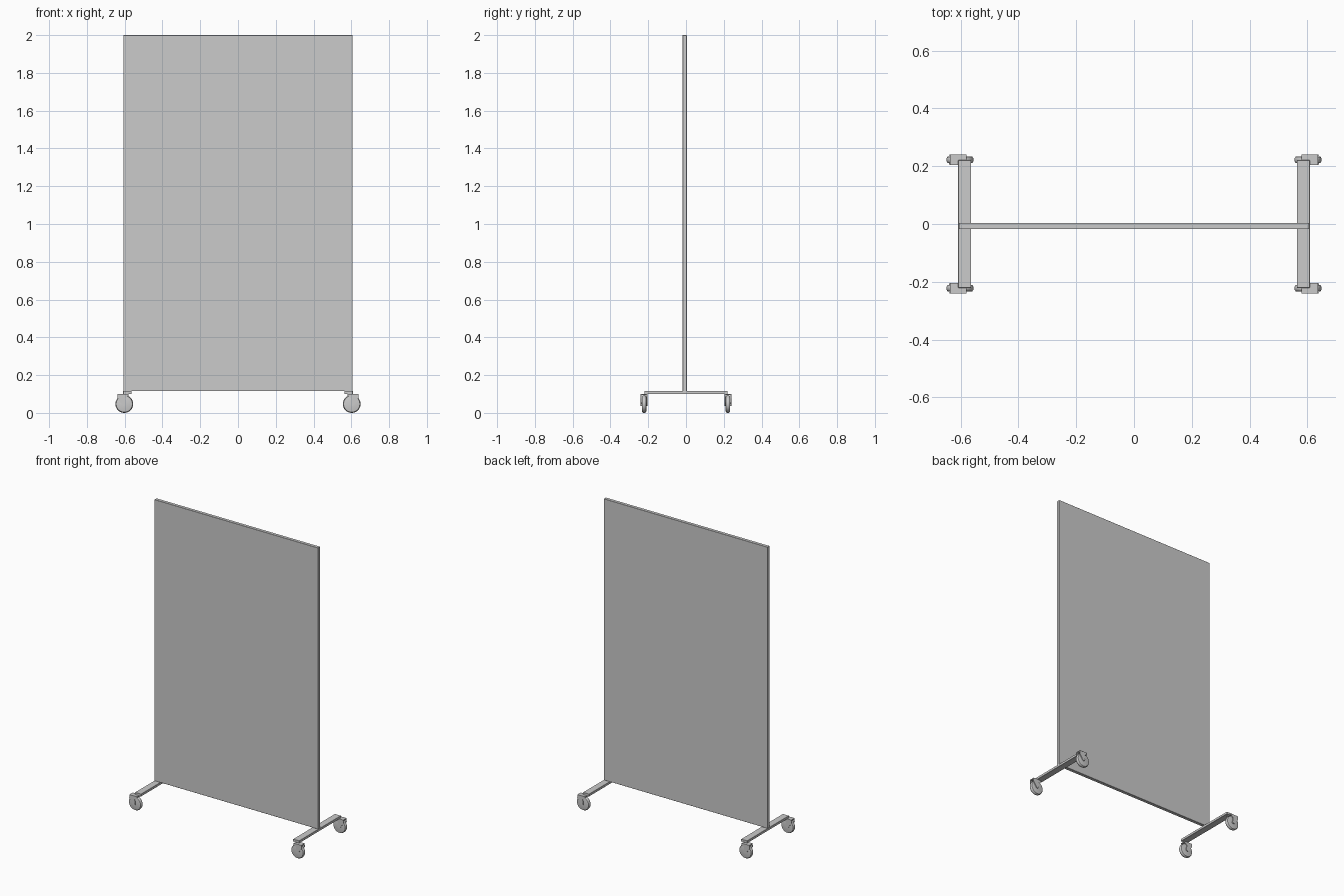
import bpy, bmesh, math
from mathutils import Matrix

if "Cube" in bpy.data.objects:
    bpy.data.objects.remove(bpy.data.objects["Cube"])


def make_object(name, bm):
    bmesh.ops.recalc_face_normals(bm, faces=bm.faces)
    mesh = bpy.data.meshes.new(name)
    bm.to_mesh(mesh)
    bm.free()
    ob = bpy.data.objects.new(name, mesh)
    bpy.context.collection.objects.link(ob)
    return ob


def box(name, lo, hi, bevel=0.0):
    bm = bmesh.new()
    bmesh.ops.create_cube(bm, size=1)
    for v in bm.verts:
        v.co = [lo[i] + (v.co[i] + 0.5) * (hi[i] - lo[i]) for i in range(3)]
    if bevel:
        bmesh.ops.bevel(bm, geom=bm.edges[:], offset=bevel, segments=1, affect='EDGES')
    return make_object(name, bm)


def lathe_y(name, profile, center, steps=32):
    """Spin a (radius, y) profile around the y axis."""
    bm = bmesh.new()
    verts = [bm.verts.new((r, y, 0)) for r, y in profile]
    edges = [bm.edges.new(p) for p in zip(verts, verts[1:])]
    bmesh.ops.spin(bm, geom=verts + edges, cent=(0, 0, 0), axis=(0, 1, 0),
                   angle=math.tau, steps=steps, use_duplicate=False)
    bmesh.ops.remove_doubles(bm, verts=bm.verts, dist=1e-5)
    bmesh.ops.transform(bm, matrix=Matrix.Translation(center), verts=bm.verts)
    ob = make_object(name, bm)
    bpy.context.view_layer.objects.active = ob
    ob.select_set(True)
    bpy.ops.object.shade_smooth_by_angle(angle=math.radians(35))
    ob.select_set(False)
    return ob


def plate(name, outline, center, y0, y1, side):
    """Extrude an (outward x, z) outline along y."""
    bm = bmesh.new()
    face = bm.faces.new([bm.verts.new((center[0] + side * u, center[1] + y0, center[2] + w))
                         for u, w in outline])
    new = bmesh.ops.extrude_face_region(bm, geom=[face])["geom"]
    bmesh.ops.translate(bm, vec=(0, y1 - y0, 0),
                        verts=[g for g in new if isinstance(g, bmesh.types.BMVert)])
    return make_object(name, bm)


# Upright screen panel
box("screen_panel", (-0.606, -0.018, 0.116), (0.606, 0.004, 2.0), 0.001)

R = 0.047
wheel_profile = [(0, -0.012), (0.038, -0.012), (0.043, -0.0105), (0.046, -0.006), (R, 0),
                 (0.046, 0.006), (0.043, 0.0105), (0.038, 0.012), (0, 0.012)]
hub_profile = [(0, -0.0185), (0.008, -0.0185), (0.008, 0.0185), (0, 0.0185)]
# Fork side: wide at the top, tapering to the axle
fork_outline = [(-0.022, 0.053), (0.035, 0.053), (0.036, 0.03), (0.012, -0.004),
                (0.004, -0.01), (-0.005, -0.008), (-0.008, 0.002), (-0.004, 0.03), (-0.022, 0.044)]

for side, s_name in ((-1, "left"), (1, "right")):
    # Foot bar running front to back
    x0, x1 = sorted((side * 0.563, side * 0.608))
    box(f"{s_name}_foot_bar", (x0, -0.221, 0.1), (x1, 0.221, 0.116), 0.001)

    for end, e_name in ((-1, "front"), (1, "back")):
        # Caster: wheel, axle, two fork plates and the crown joining them
        c = (side * 0.602, end * 0.222, R)
        tag = f"{s_name}_{e_name}_caster"
        lathe_y(f"{tag}_wheel", wheel_profile, c)
        lathe_y(f"{tag}_axle", hub_profile, c, 16)
        plate(f"{tag}_fork_front", fork_outline, c, -0.018, -0.0135, side)
        plate(f"{tag}_fork_back", fork_outline, c, 0.0135, 0.018, side)
        u0, u1 = sorted((c[0] - side * 0.022, c[0] + side * 0.035))
        box(f"{tag}_crown", (u0, c[1] - 0.018, 0.0945), (u1, c[1] + 0.018, 0.1005))
